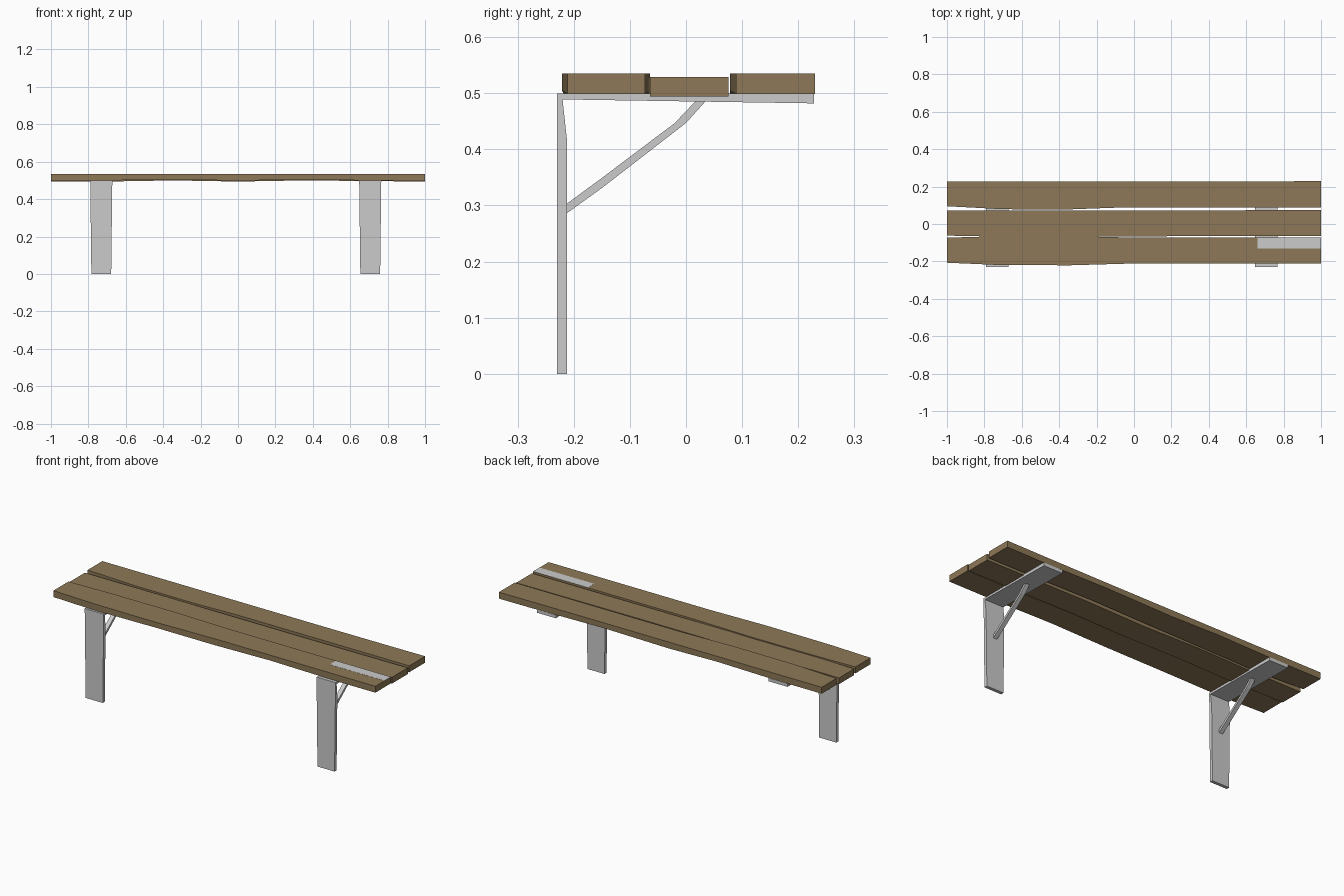
import bpy, bmesh

if "Cube" in bpy.data.objects:
    bpy.data.objects.remove(bpy.data.objects["Cube"])

wood = bpy.data.materials.new("wood")
wood.diffuse_color = (0.27, 0.19, 0.095, 1)
wood.use_nodes = True
wood.node_tree.nodes["Principled BSDF"].inputs["Base Color"].default_value = wood.diffuse_color


def make_object(name, bm, mat=None):
    bmesh.ops.recalc_face_normals(bm, faces=bm.faces)
    mesh = bpy.data.meshes.new(name)
    bm.to_mesh(mesh)
    bm.free()
    obj = bpy.data.objects.new(name, mesh)
    bpy.context.collection.objects.link(obj)
    if mat:
        mesh.materials.append(mat)
    return obj


def loft(name, rings, mat=None):
    """Join matching closed rings of points and cap both ends."""
    bm = bmesh.new()
    loops = [[bm.verts.new(p) for p in ring] for ring in rings]
    n = len(loops[0])
    for a, b in zip(loops, loops[1:]):
        for i in range(n):
            j = (i + 1) % n
            bm.faces.new((a[i], a[j], b[j], b[i]))
    bm.faces.new(loops[0])
    bm.faces.new(loops[-1])
    return make_object(name, bm, mat)


def plank(name, stations, top, bottom):
    """Stations are (x, front y, back y, underside lift)."""
    rings = [[(x, y0, bottom + lift), (x, y1, bottom + lift), (x, y1, top), (x, y0, top)]
             for x, y0, y1, lift in stations]
    return loft(name, rings, wood)


# Slightly warped seat planks
plank("front_plank", [(-1, -0.207, -0.073, 0), (-0.75, -0.218, -0.066, 0),
                      (-0.35, -0.221, -0.064, 0.006), (0, -0.211, -0.073, 0),
                      (0.35, -0.211, -0.073, 0.006), (0.75, -0.211, -0.073, 0),
                      (1, -0.211, -0.073, 0)], 0.535, 0.499)
plank("middle_plank", [(-1, -0.062, 0.072, 0), (-0.7, -0.068, 0.072, 0),
                       (-0.35, -0.068, 0.072, 0.006), (0, -0.066, 0.072, 0),
                       (0.35, -0.065, 0.072, 0.006), (1, -0.064, 0.076, 0)], 0.529, 0.494)
plank("back_plank", [(-1, 0.095, 0.226, 0), (-0.7, 0.079, 0.226, 0),
                     (-0.35, 0.078, 0.226, 0.006), (-0.05, 0.089, 0.226, 0),
                     (0.35, 0.089, 0.226, 0.006), (0.8, 0.089, 0.228, 0),
                     (1, 0.089, 0.23, 0)], 0.535, 0.499)

# Grey inlay at the right end of the front plank
loft("inlay_plate", [[(x, -0.13, 0.533), (x, -0.074, 0.533),
                      (x, -0.074, 0.5356), (x, -0.13, 0.5356)] for x in (0.66, 1.0)])

# Side profiles (y, z) of the bent bracket and its brace
BRACKET = [(-0.23, 0), (-0.23, 0.5), (0.228, 0.5), (0.228, 0.482),
           (-0.22, 0.489), (-0.212, 0.415), (-0.212, 0)]
BRACE = [(-0.214, 0.302), (-0.15, 0.349), (-0.02, 0.447), (0.018, 0.487),
         (0.036, 0.487), (0.0, 0.447), (-0.15, 0.331), (-0.214, 0.285)]

for side, cx in (("left", -0.731), ("right", 0.707)):
    # Leg and seat arm bent from one plate, a little narrower at the foot
    loft(side + "_leg_bracket",
         [[(cx + s * (0.053 + 0.012 * z), y, z) for y, z in BRACKET] for s in (-1, 1)])
    # Diagonal brace
    loft(side + "_brace", [[(cx + s * 0.012, y, z) for y, z in BRACE] for s in (-1, 1)])
